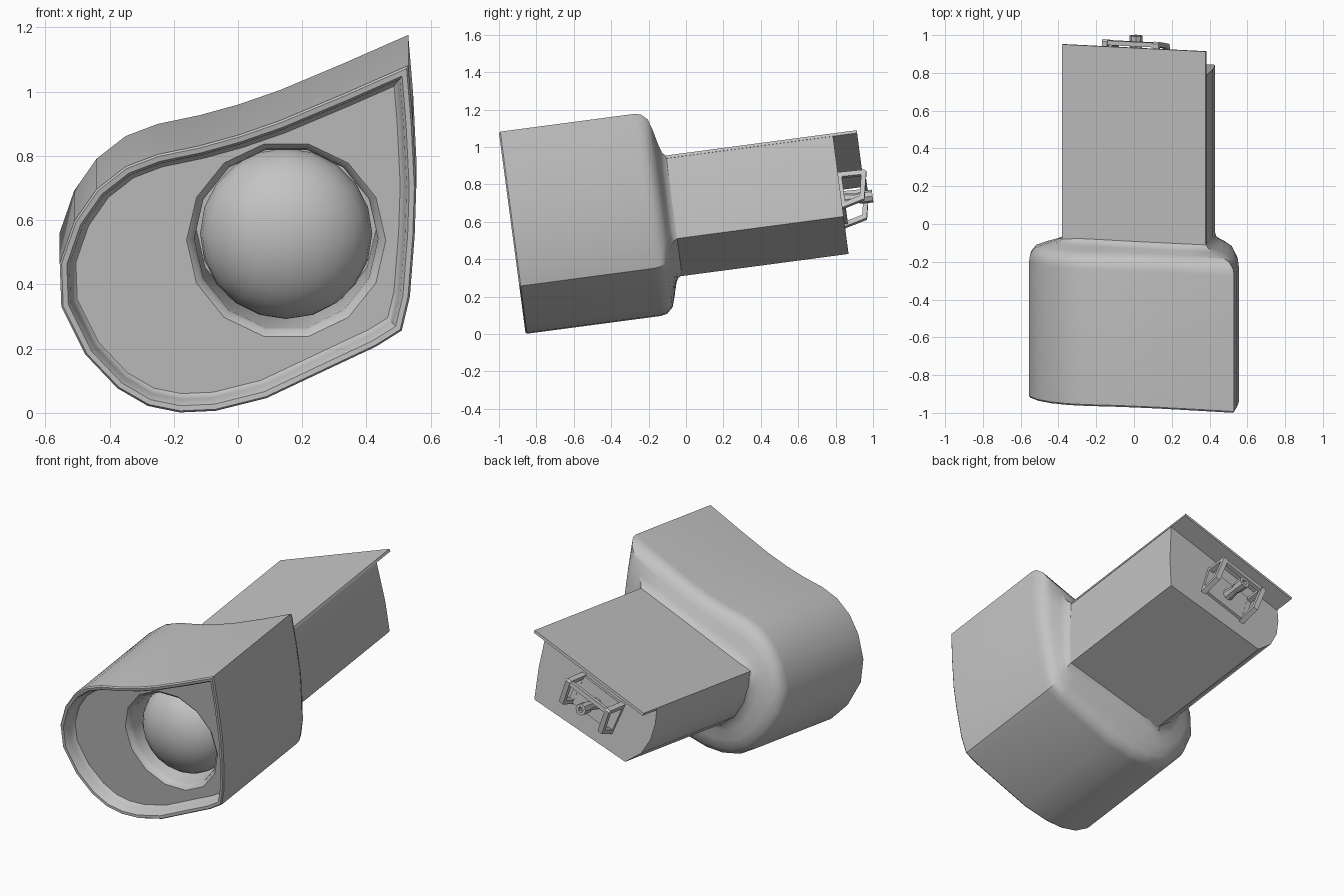
import bpy, bmesh, math
from mathutils import Matrix, Vector

cube = bpy.data.objects.get("Cube")
if cube:
    bpy.data.objects.remove(cube, do_unlink=True)

# Everything is laid out as (x, distance along the axis, height), then tilted
TILT = Matrix.Rotation(math.radians(7.55), 4, 'X')
FRONT = -0.85

grey = bpy.data.materials.new("plain_grey")
grey.use_nodes = True
grey.diffuse_color = (0.55, 0.55, 0.55, 1)
grey.node_tree.nodes["Principled BSDF"].inputs["Base Color"].default_value = grey.diffuse_color


def finish(name, bm, angle=35):
    bmesh.ops.recalc_face_normals(bm, faces=bm.faces)
    mesh = bpy.data.meshes.new(name)
    bm.to_mesh(mesh)
    bm.free()
    mesh.transform(TILT)
    mesh.materials.append(grey)
    obj = bpy.data.objects.new(name, mesh)
    bpy.context.collection.objects.link(obj)
    bpy.ops.object.select_all(action='DESELECT')
    obj.select_set(True)
    bpy.context.view_layer.objects.active = obj
    bpy.ops.object.shade_smooth_by_angle(angle=math.radians(angle))


def loft(bm, rings, cyclic=False, caps=False):
    """Skin a list of rings that share one point count; return vertex rings."""
    loops = [[bm.verts.new(p) for p in ring] for ring in rings]
    pairs = list(zip(loops, loops[1:]))
    if cyclic:
        pairs.append((loops[-1], loops[0]))
    for a, b in pairs:
        for i in range(len(a)):
            j = (i + 1) % len(a)
            bm.faces.new((a[i], a[j], b[j], b[i]))
    if caps:
        bm.faces.new(loops[0])
        bm.faces.new(loops[-1])
    return loops


def ring_at(points, s):
    return [(x, s, h) for x, h in points]


def inset(points, d):
    """Shrink a counter-clockwise outline by a constant width."""
    out = []
    for i, p in enumerate(points):
        a = (p - points[i - 1]).normalized()
        b = (points[(i + 1) % len(points)] - p).normalized()
        n = Vector((-a.y - b.y, a.x + b.x)).normalized()
        out.append(p + n * d / max(0.5, n.dot(Vector((-a.y, a.x)))))
    return out


def circle(cx, ch, r, n):
    return [Vector((cx + r * math.cos(math.tau * i / n), ch + r * math.sin(math.tau * i / n)))
            for i in range(n)]


# Teardrop hood outline, counter-clockwise from the top corner
outline = [Vector((x, (z + 0.112) / 0.991)) for x, z in [
    (.53, 1.08), (.33, .992), (.13, .908), (0, .863), (-.12, .83), (-.25, .803),
    (-.35, .765), (-.44, .695), (-.51, .595), (-.555, .465), (-.55, .33), (-.475, .18),
    (-.375, .075), (-.28, .02), (-.18, 0), (-.07, .005), (.09, .045), (.27, .13),
    (.43, .205), (.51, .255), (.535, .36), (.55, .55), (.555, .7), (.545, .9)]]
HOOD_CORNER = 19

# Cross-section of the rear housing, from the same top corner
tail = [Vector(p) for p in [
    (.38, .957), (-.38, .667), (-.378, .58), (-.355, .48), (-.3, .385), (-.2, .31),
    (.43, .512), (.418, .7)]]
TAIL_CORNER = 6


def lengths(path):
    """Running length along a path, as fractions of the whole."""
    run = [0]
    for a, b in zip(path, path[1:]):
        run.append(run[-1] + (b - a).length)
    return [r / run[-1] for r in run]


def match(path, target):
    """Spread the points of one path along another by relative length."""
    marks, out = lengths(target), []
    for f in lengths(path):
        k = next(i for i in range(len(marks) - 1) if f <= marks[i + 1] + 1e-6)
        out.append(target[k].lerp(target[k + 1], (f - marks[k]) / (marks[k + 1] - marks[k])))
    return out


# Hood points carried onto the housing, keeping the two sharp corners paired
neck = (match(outline[:HOOD_CORNER + 1], tail[:TAIL_CORNER + 1])[:-1]
        + match(outline[HOOD_CORNER:] + outline[:1], tail[TAIL_CORNER:] + tail[:1])[:-1])


def blend(t):
    return [p.lerp(q, t) for p, q in zip(outline, neck)]


# Hood: recessed floor, rolled lip, outer wall and rounded shoulder
bm = bmesh.new()
rings = [ring_at(inset(outline, d), FRONT + s) for d, s in
         [(.05, .075), (.042, .068), (.036, .05), (.03, .015), (.022, .002), (.006, 0),
          (0, .008)]]
rings += [ring_at(blend(t), s) for t, s in
          [(0, -.12), (.03, -.085), (.16, -.052), (.42, -.032), (.72, -.015),
           (.92, 0), (1, .02)]]
floor_loop = loft(bm, rings)[0]
eye = (.15, .645)
hole = loft(bm, [ring_at(circle(*eye, r, 14), s) for r, s in
                 [(.31, FRONT + .075), (.292, -.76), (.286, -.74), (.28, -.5)]])
bm.faces.new(hole[-1])
edges = [bm.edges.get((l[i - 1], l[i])) for l in (floor_loop, hole[0]) for i in range(len(l))]
bmesh.ops.triangle_fill(bm, edges=edges, use_beauty=True)
finish("hood", bm)

# Domed lens set into the hole
bm = bmesh.new()
place = Matrix.Translation((eye[0], -.62, eye[1])) @ Matrix.Diagonal((1, .75, 1, 1))
bmesh.ops.create_uvsphere(bm, u_segments=20, v_segments=14, radius=.268,
                          matrix=place @ Matrix.Rotation(math.pi / 2, 4, 'X'))
finish("lens", bm, 60)

# Rear housing
bm = bmesh.new()
loft(bm, [ring_at(tail, -.01), ring_at(tail, .918)], caps=True)
finish("rear_housing", bm)

# Thin roof plate overhanging the back
bm = bmesh.new()
right, left = tail[0], tail[1]
drop = Vector((.004, -.012))
lift = Vector((-.001, .003))
roof = [right + lift, left + lift, left + drop, right + drop]
loft(bm, [ring_at(roof, .01), ring_at(roof, 1.048)], caps=True)
finish("roof_plate", bm, 20)

# Rear bracket, aligned with the sloping roof
across = (right - left).normalized()
up = Vector((-across.y, across.x))
middle = Vector((.01, .61))


def bracket_point(u, s, v):
    p = middle + across * u + up * v
    return (p.x, s, p.y)


def bracket_box(name, u, s0, s1, v0, v1):
    bm = bmesh.new()
    corners = [(s0, v0), (s1, v0), (s1, v1), (s0, v1)]
    loft(bm, [[bracket_point(k, s, v) for s, v in corners] for k in (-u, u)], caps=True)
    finish(name, bm, 20)


side = [Vector(p) for p in [(.91, -.115), (1.04, -.08), (1.07, .075), (1.06, .085), (.91, .09)]]
opening = inset(side, .026)
for name, u in (("left_guard", .145), ("right_guard", -.145)):
    bm = bmesh.new()
    loft(bm, [[bracket_point(u + k, s, v) for s, v in shape] for shape, k in
              [(side, -.015), (side, .015), (opening, .015), (opening, -.015)]], cyclic=True)
    finish(name, bm, 20)

bracket_box("bracket_base", .14, .91, .935, -.1, .085)
bracket_box("bracket_top_bar", .14, 1.04, 1.064, .055, .08)

# Central pin with a hollow tip
bm = bmesh.new()
loft(bm, [ring_at(circle(.01, .6, r, 8), s) for r, s in
          [(.038, .91), (.026, 1.0), (.034, 1.03), (.034, 1.086), (.016, 1.086), (.016, 1.06)]],
     caps=True)
finish("pin", bm)
